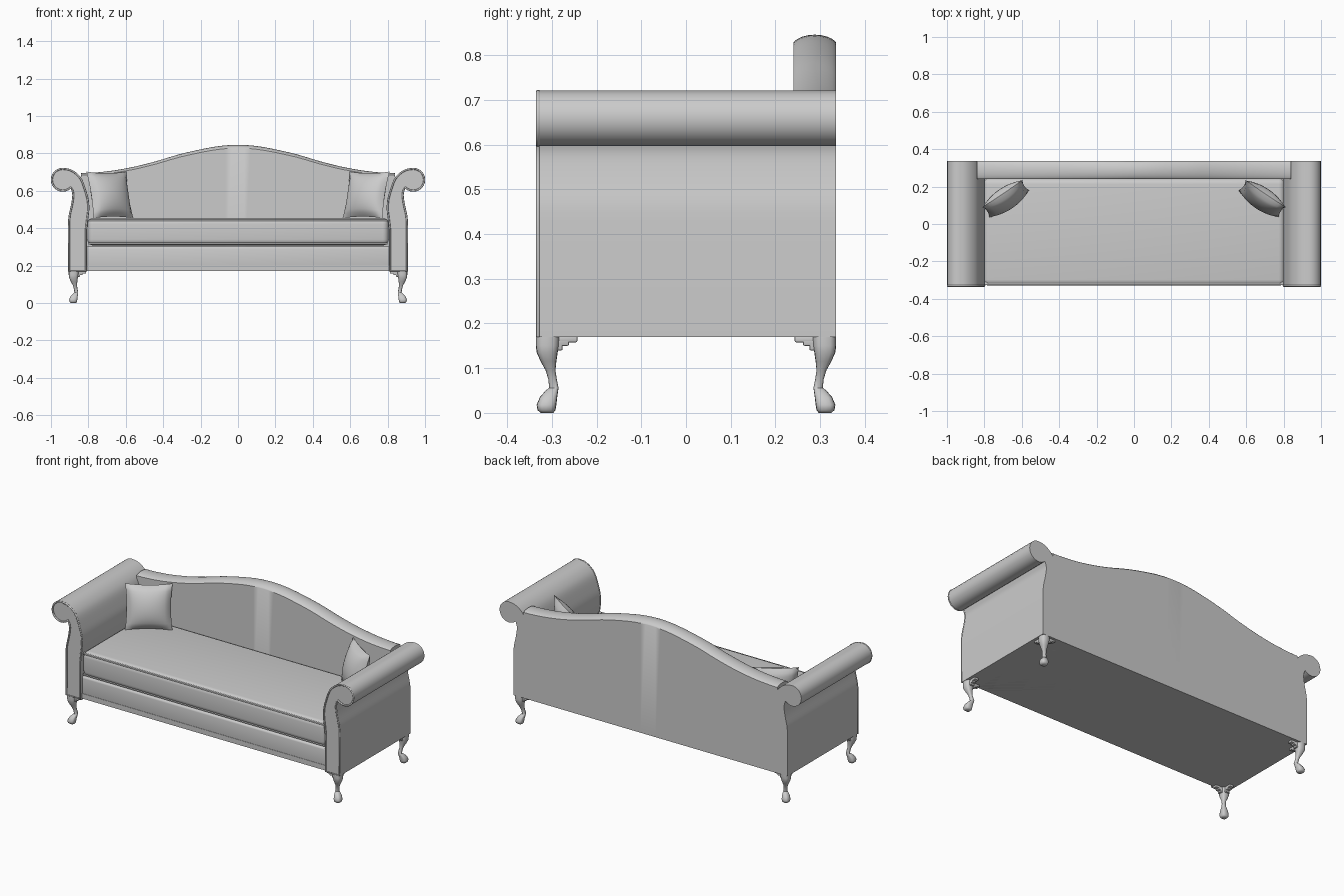
import bpy, bmesh, math
from mathutils import Matrix, Vector

cube = bpy.data.objects.get("Cube")
if cube:
    bpy.data.objects.remove(cube, do_unlink=True)

fabric = bpy.data.materials.new("plain grey")
fabric.use_nodes = True
GREY = (0.6, 0.6, 0.6, 1)
fabric.diffuse_color = GREY
fabric.node_tree.nodes["Principled BSDF"].inputs["Base Color"].default_value = GREY


def finish(bm, name, angle=35):
    bmesh.ops.recalc_face_normals(bm, faces=bm.faces)
    mesh = bpy.data.meshes.new(name)
    bm.to_mesh(mesh)
    bm.free()
    ob = bpy.data.objects.new(name, mesh)
    bpy.context.collection.objects.link(ob)
    mesh.materials.append(fabric)
    bpy.ops.object.select_all(action='DESELECT')
    ob.select_set(True)
    bpy.context.view_layer.objects.active = ob
    bpy.ops.object.shade_smooth_by_angle(angle=math.radians(angle))
    return ob


def loft(rings, name, closed=False, angle=35):
    """Skin a list of equally long rings; cap the ends or join them."""
    bm = bmesh.new()
    loops = [[bm.verts.new(p) for p in ring] for ring in rings]
    pairs = list(zip(loops, loops[1:]))
    if closed:
        pairs.append((loops[-1], loops[0]))
    else:
        bm.faces.new(loops[0])
        bm.faces.new(loops[-1])
    n = len(loops[0])
    for a, b in pairs:
        for i in range(n):
            j = (i + 1) % n
            bm.faces.new((a[i], a[j], b[j], b[i]))
    return finish(bm, name, angle)


def box(name, low, high, bevel=0, segments=4):
    bm = bmesh.new()
    bmesh.ops.create_cube(bm, size=1)
    low, high = Vector(low), Vector(high)
    for v in bm.verts:
        v.co = (low + high) / 2 + v.co * (high - low)
    if bevel:
        bmesh.ops.bevel(bm, geom=bm.edges[:], offset=bevel, segments=segments,
                        profile=0.5, affect='EDGES')
    return finish(bm, name)


def smooth_path(points, steps=4):
    """Catmull-Rom curve through the points."""
    pts = [Vector(p) for p in points]
    pts = [2 * pts[0] - pts[1]] + pts + [2 * pts[-1] - pts[-2]]
    out = []
    for a, b, c, d in zip(pts, pts[1:], pts[2:], pts[3:]):
        for k in range(steps):
            t = k / steps
            out.append(0.5 * (2 * b + (c - a) * t + (2 * a - 5 * b + 4 * c - d) * t * t
                              + (3 * b - a - 3 * c + d) * t ** 3))
    return out + [pts[-2]]


# Scrolled arm outline in x, z
scroll = [(0.937 + 0.062 * math.cos(math.radians(a)), 0.659 + 0.062 * math.sin(math.radians(a)))
          for a in range(-135, 91, 15)]
outer = smooth_path([(0.907, 0.43), (0.903, 0.47), (0.89, 0.53), (0.884, 0.58), scroll[0]])
inner = smooth_path([scroll[-1], (0.90, 0.715), (0.865, 0.695), (0.835, 0.66), (0.813, 0.60),
                     (0.80, 0.55), (0.797, 0.50), (0.803, 0.45), (0.81, 0.39)])
outline = [Vector((0.907, 0.17))] + outer + [Vector(p) for p in scroll[1:-1]] + inner
outline.append(Vector((0.81, 0.17)))


def arm(side, label):
    ring = lambda y: [(side * p.x, y, p.y) for p in outline]
    loft([ring(-0.328), ring(0.336)], label + "_arm")
    # Piping round the front of the arm
    n, rings = len(outline), []
    for i, p in enumerate(outline):
        tangent = (outline[(i + 1) % n] - outline[i - 1]).normalized()
        normal = Vector((tangent.y, -tangent.x))
        rings.append([(side * (p.x + normal.x * (r - 0.003)), -0.331 + y, p.y + normal.y * (r - 0.003))
                      for r, y in [(0.005 * math.cos(k * math.pi / 4), 0.005 * math.sin(k * math.pi / 4))
                                   for k in range(8)]])
    loft(rings, label + "_arm_piping", closed=True, angle=60)


# Cabriole leg: height, outer reach, inner reach measured on the depth axis
LEG = [(0.170, 0.336, 0.283), (0.150, 0.336, 0.284), (0.135, 0.334, 0.287), (0.115, 0.325, 0.290),
       (0.095, 0.314, 0.292), (0.075, 0.308, 0.289), (0.056, 0.306, 0.285), (0.050, 0.314, 0.286),
       (0.035, 0.327, 0.288), (0.018, 0.334, 0.290), (0.006, 0.332, 0.292), (0.0, 0.325, 0.297)]


def leg(sx, sy, label):
    rings = []
    for z, far, near in LEG:
        mid, half = (far + near) / 2, (far - near) / 2
        ring = []
        for k in range(16):
            a = math.tau * k / 16
            c, s = math.cos(a), math.sin(a)
            squared = lambda q: math.copysign(abs(q) ** 0.7, q) * half
            ring.append((sx * (mid + 0.569 + squared(c)), sy * (mid + squared(s)), z))
        rings.append(ring)
    loft(rings, label + "_leg", angle=50)
    # Stepped brackets under the frame
    for reach, depth in ((0.243, 0.158), (0.262, 0.150), (0.276, 0.140)):
        for axis in "xy":
            x0, y0 = (reach, 0.295) if axis == "x" else (0.295, reach)
            xs = sorted((sx * (x0 + 0.569), sx * 0.890))
            ys = sorted((sy * y0, sy * 0.322))
            box(label + "_leg_bracket", (xs[0], ys[0], depth), (xs[1], ys[1], 0.172), 0.003, 2)


def pillow(side, label):
    bm = bmesh.new()
    n, half = 14, 0.129
    place = (Matrix.Translation((side * 0.685, 0.135, 0.578))
             @ Matrix.Rotation(math.radians(-side * 34), 4, 'Z')
             @ Matrix.Rotation(math.radians(-15), 4, 'X'))
    for face in (-1, 1):
        grid = []
        for i in range(n + 1):
            row = []
            for j in range(n + 1):
                u, v = 2 * i / n - 1, 2 * j / n - 1
                puff = ((1 - u * u) * (1 - v * v)) ** 0.55
                pos = (half * u * (1 - 0.07 * (1 - v * v)), face * 0.055 * puff,
                       half * v * (1 - 0.07 * (1 - u * u)))
                row.append(bm.verts.new(place @ Vector(pos)))
            grid.append(row)
        for a, b in zip(grid, grid[1:]):
            for j in range(n):
                bm.faces.new((a[j], a[j + 1], b[j + 1], b[j]))
    bmesh.ops.remove_doubles(bm, verts=bm.verts, dist=0.0001)
    finish(bm, label + "_pillow", 60)


for side, label in ((1, "left"), (-1, "right")):
    arm(side, label)
    pillow(side, label)
    leg(side, -1, label + "_front")
    leg(side, 1, label + "_back")

# Camel back with a domed top
half_crest = [(0, 0.828), (0.1, 0.822), (0.2, 0.805), (0.32, 0.778), (0.44, 0.743),
              (0.56, 0.714), (0.68, 0.694), (0.78, 0.685), (0.84, 0.683)]
crest = [(-x, z) for x, z in half_crest[:0:-1]] + half_crest
sections = []
for p in smooth_path(crest, 3):
    rise = 0.018 - 0.008 * abs(p.x)
    top = [(p.x, 0.288 - 0.048 * math.cos(math.pi * k / 10),
            p.y + rise * math.sin(math.pi * k / 10) ** 2 ** 0.5) for k in range(11)]
    # The lower part stays inside the arms
    foot = max(-0.86, min(0.86, p.x))
    sections.append([(foot, 0.24, 0.17)] + top + [(foot, 0.336, 0.17)])
loft(sections, "backrest")

# Seat frame and cushion
box("seat_frame", (-0.815, -0.318, 0.17), (0.815, 0.33, 0.302), 0.012, 3)
box("seat_underside", (-0.9, -0.32, 0.17), (0.9, 0.33, 0.2))
box("seat_cushion", (-0.806, -0.33, 0.308), (0.806, 0.245, 0.455), 0.032, 5)
for z in (0.318, 0.443):
    box("cushion_piping", (-0.8, -0.327, z - 0.005), (0.8, -0.31, z + 0.005), 0.004, 2)
